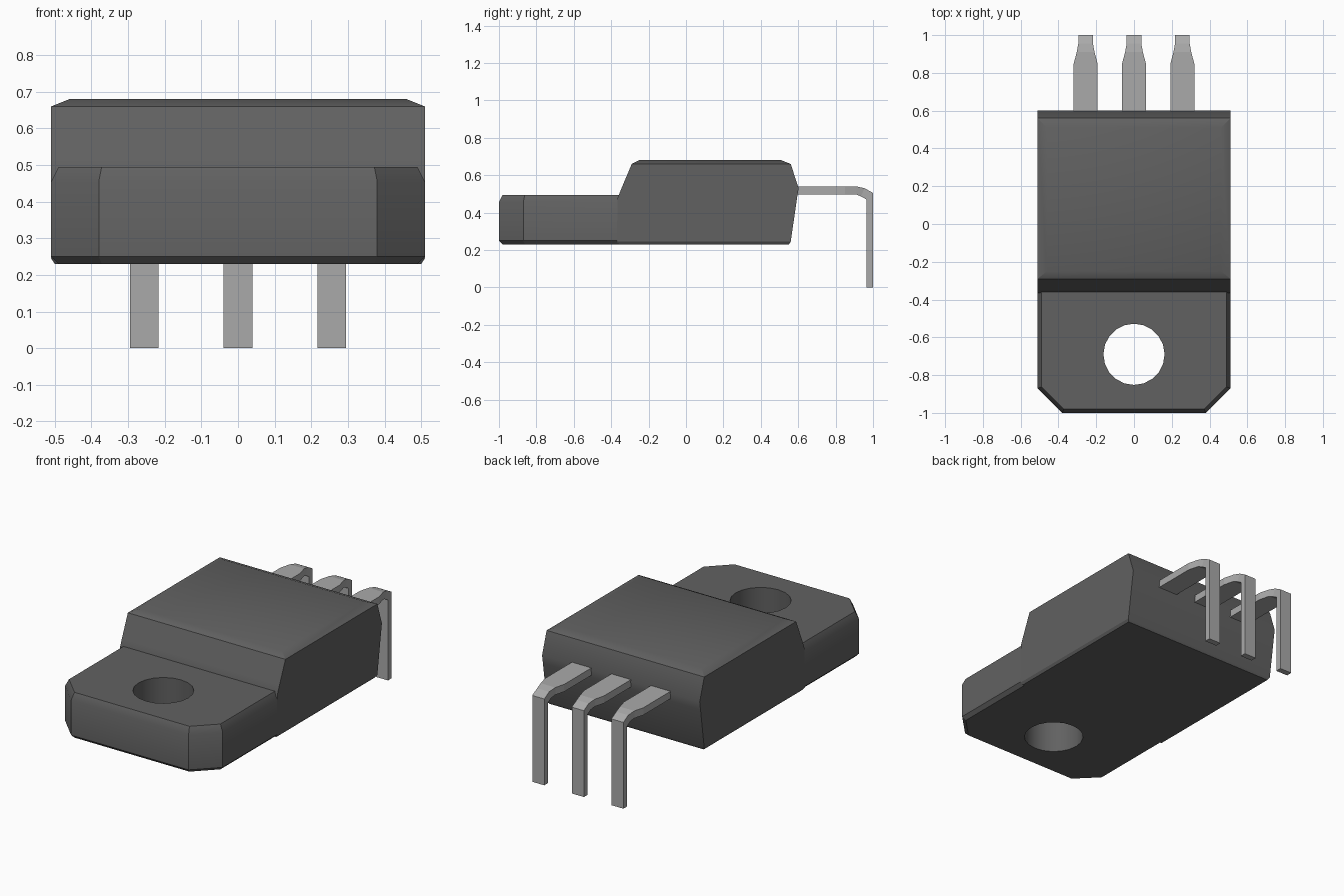
import bpy, bmesh, math

cube = bpy.data.objects.get("Cube")
if cube:
    bpy.data.objects.remove(cube)


def material(name, rgb):
    m = bpy.data.materials.new(name)
    m.use_nodes = True
    m.diffuse_color = (*rgb, 1)
    m.node_tree.nodes["Principled BSDF"].inputs["Base Color"].default_value = (*rgb, 1)
    return m


dark = material("dark grey plastic", (0.12, 0.12, 0.12))
metal = material("light grey metal", (0.4, 0.4, 0.4))


def loft(name, rings, mat):
    """Closed solid through rings of equal point count, capped at both ends."""
    bm = bmesh.new()
    loops = [[bm.verts.new(p) for p in ring] for ring in rings]
    n = len(loops[0])
    for a, b in zip(loops, loops[1:]):
        for i in range(n):
            j = (i + 1) % n
            bm.faces.new((a[i], a[j], b[j], b[i]))
    bm.faces.new(loops[0][::-1])
    bm.faces.new(loops[-1])
    bmesh.ops.recalc_face_normals(bm, faces=bm.faces)
    me = bpy.data.meshes.new(name)
    bm.to_mesh(me)
    bm.free()
    ob = bpy.data.objects.new(name, me)
    bpy.context.collection.objects.link(ob)
    me.materials.append(mat)
    return ob


def activate(ob):
    bpy.ops.object.select_all(action='DESELECT')
    ob.select_set(True)
    bpy.context.view_layer.objects.active = ob


def smooth(ob):
    activate(ob)
    bpy.ops.object.shade_smooth_by_angle(angle=math.radians(30))


def rect(x, front, back, z):
    return [(-x, front, z), (x, front, z), (x, back, z), (-x, back, z)]


# Package body: stacked rectangles with sloped front and wedge-shaped back
W = 0.51
body = loft("package_body", [
    rect(W - 0.01, -0.36, 0.55, 0.23),
    rect(W, -0.37, 0.56, 0.245),
    rect(W, -0.365, 0.594, 0.48),
    rect(W, -0.345, 0.602, 0.53),
    rect(W, -0.29, 0.56, 0.66),
    rect(W - 0.05, -0.25, 0.51, 0.68)], dark)
smooth(body)


# Mounting tab: clipped front corners, chamfered top and bottom edges
def tab_ring(z, inset):
    x, y, c = W - inset, -1 + inset, 0.13 - inset * 0.6
    return [(-x, -0.35, z), (-x, y + c, z), (c - x, y, z),
            (x - c, y, z), (x, y + c, z), (x, -0.35, z)]


tab = loft("mounting_tab", [tab_ring(0.23, 0.02), tab_ring(0.25, 0),
                            tab_ring(0.455, 0), tab_ring(0.495, 0.02)], dark)

# Screw hole through the tab
bpy.ops.mesh.primitive_cylinder_add(vertices=20, radius=0.162, depth=1,
                                    location=(0, -0.69, 0.36))
cutter = bpy.context.object
cutter.name = "hole_cutter"
cutter.hide_render = True
cutter.data.materials.append(dark)
cut = tab.modifiers.new("screw_hole", 'BOOLEAN')
cut.operation = 'DIFFERENCE'
cut.solver = 'EXACT'
cut.object = cutter
activate(tab)
bpy.ops.object.modifier_apply(modifier=cut.name)
bpy.data.objects.remove(cutter)
smooth(tab)

# Bent leads: (half width, outer y, outer z, inner y, inner z) per section
SECTIONS = [(0.063, 0.57, 0.54, 0.57, 0.497),
            (0.063, 0.85, 0.54, 0.85, 0.497),
            (0.047, 0.91, 0.54, 0.91, 0.497),
            (0.039, 0.955, 0.53, 0.935, 0.487),
            (0.039, 1.0, 0.505, 0.965, 0.47),
            (0.039, 1.0, 0.0, 0.965, 0.0)]
for name, cx in (("right_lead", -0.256), ("middle_lead", 0), ("left_lead", 0.256)):
    loft(name, [[(cx - w, oy, oz), (cx + w, oy, oz), (cx + w, iy, iz), (cx - w, iy, iz)]
                for w, oy, oz, iy, iz in SECTIONS], metal)
